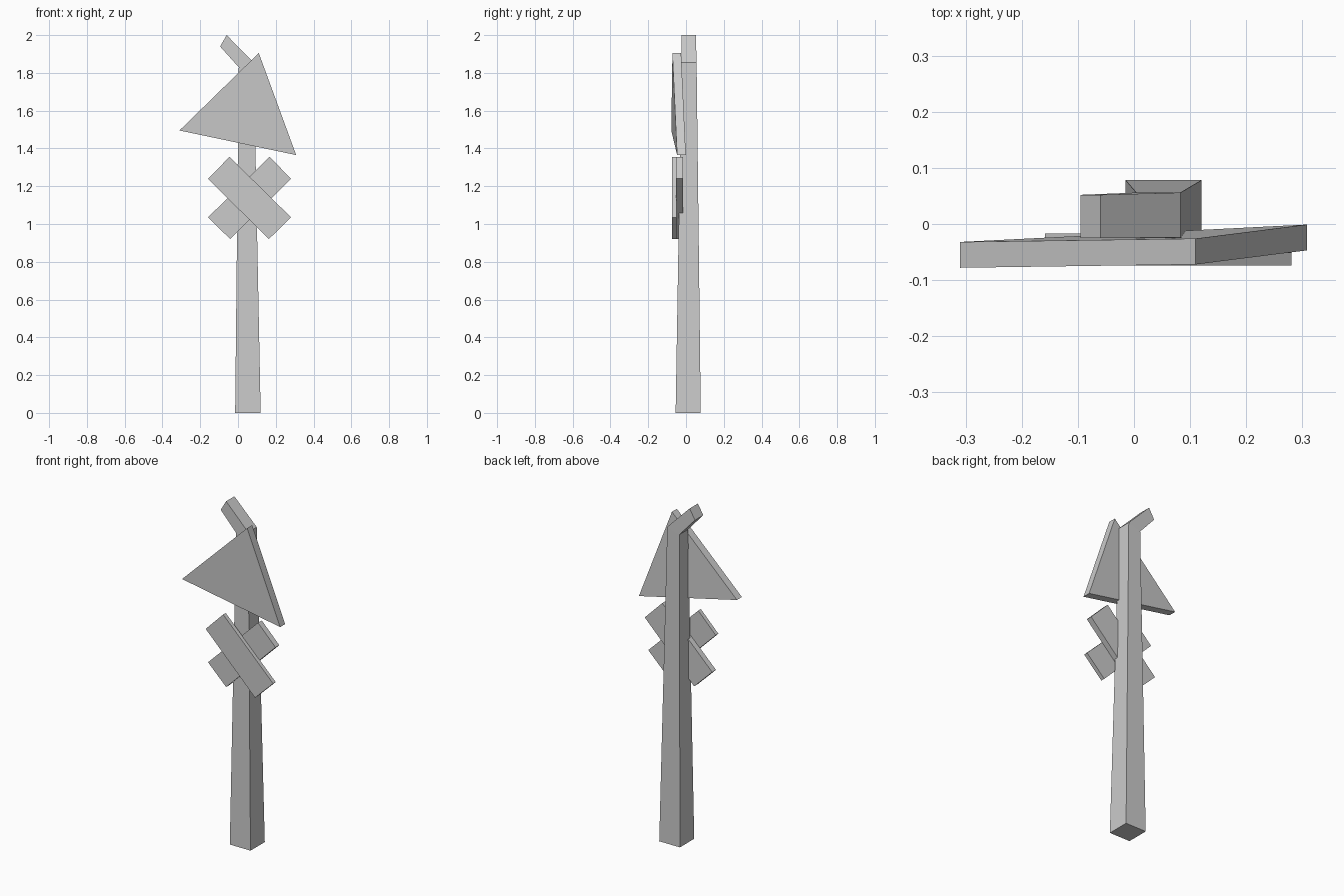
import bpy, bmesh

if "Cube" in bpy.data.objects:
    bpy.data.objects.remove(bpy.data.objects["Cube"])

wood = bpy.data.materials.new("grey")
wood.diffuse_color = (0.6, 0.6, 0.6, 1)
wood.use_nodes = True
wood.node_tree.nodes["Principled BSDF"].inputs["Base Color"].default_value = wood.diffuse_color


def loft(name, rings):
    """Join a stack of matching rings into a closed solid."""
    bm = bmesh.new()
    loops = [[bm.verts.new(p) for p in ring] for ring in rings]
    n = len(loops[0])
    for a, b in zip(loops, loops[1:]):
        for i in range(n):
            j = (i + 1) % n
            bm.faces.new((a[i], a[j], b[j], b[i]))
    bm.faces.new(loops[0])
    bm.faces.new(loops[-1])
    bmesh.ops.recalc_face_normals(bm, faces=bm.faces)
    me = bpy.data.meshes.new(name)
    bm.to_mesh(me)
    bm.free()
    me.materials.append(wood)
    ob = bpy.data.objects.new(name, me)
    bpy.context.collection.objects.link(ob)
    return ob


def post_ring(xl, zl, xr, zr, front, back):
    return [(xl, front, zl), (xr, front, zr), (xr, back, zr), (xl, back, zl)]


# tapered post with a bent tip
loft("post", [
    post_ring(-0.015, 0.0, 0.12, 0.0, -0.055, 0.078),
    post_ring(0.004, 1.83, 0.083, 1.855, -0.024, 0.056),
    post_ring(-0.095, 1.94, -0.06, 2.0, -0.025, 0.052),
])

# slightly tilted triangular sign
tri = [(-0.31, -0.078, 1.495), (0.11, -0.072, 1.905), (0.308, -0.047, 1.365)]
loft("triangle_sign", [tri, [(x, y + 0.046, z) for x, y, z in tri]])

# crossed planks, mirrored about the post's axis
AXIS = 0.061
plank = [(-0.22, 1.24), (-0.106, 1.355), (0.22, 1.035), (0.102, 0.92)]
for name, side, front, back in (("front_plank", 1, -0.074, -0.05),
                                ("back_plank", -1, -0.052, -0.017)):
    loft(name, [[(AXIS + side * x, y, z) for x, z in plank] for y in (front, back)])
